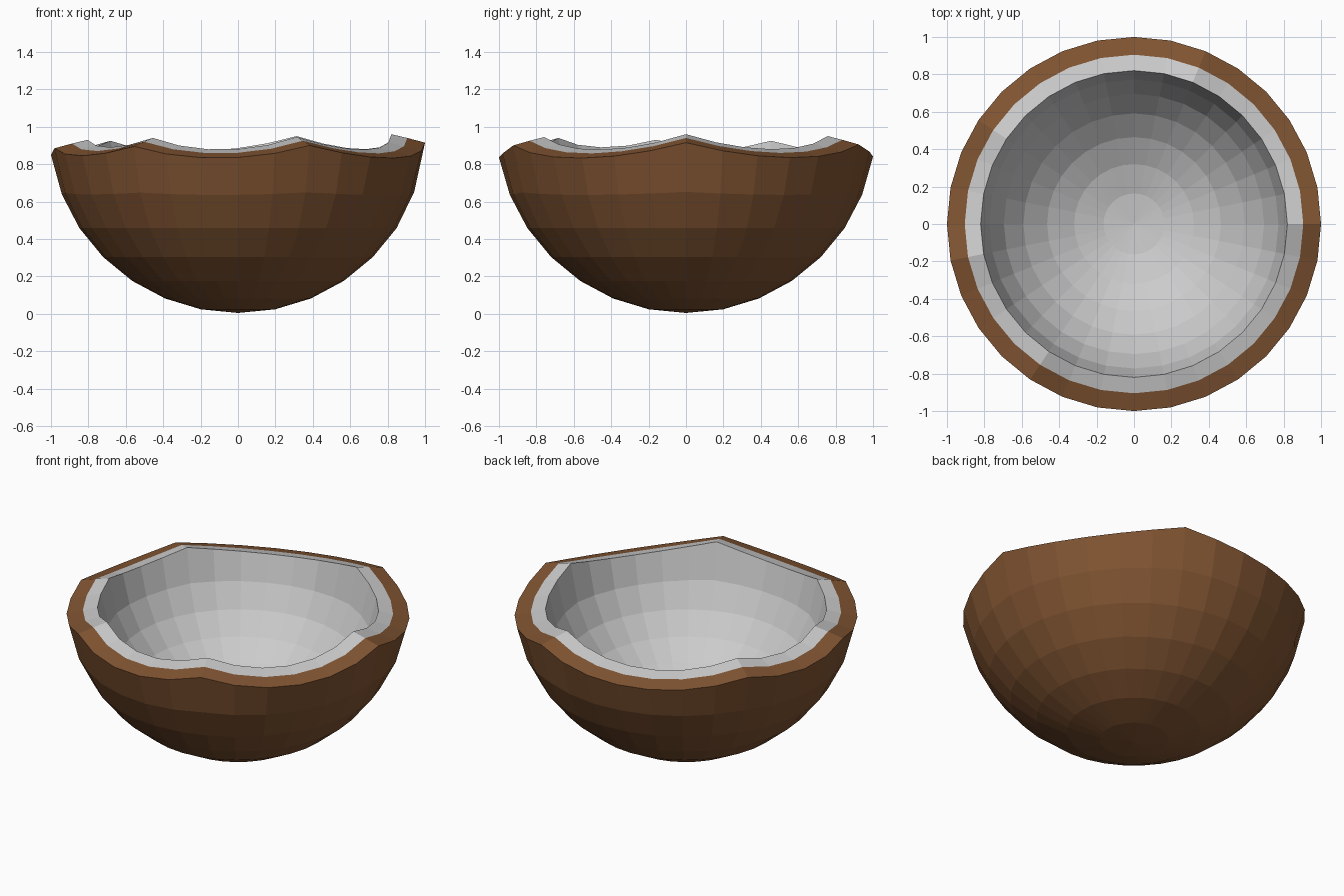
import bpy, bmesh, math

if "Cube" in bpy.data.objects:
    bpy.data.objects.remove(bpy.data.objects["Cube"])

SEG = 32
STEP = 2 * math.pi / SEG
CENTRE_Z = 1.024
R = 1.0 / math.cos(STEP)          # sphere radius so that the rim ring has radius 1

# Broken rim: peaks (segment index, height of inner edge), sagging parabolas between
PEAKS = [(0, .96), (6, .95), (13, .925), (17, .93), (21, .94), (26, .945), (32, .96)]
SAG = {4: .045, 5: .065, 6: .075, 7: .07}


def inner_height(i):
    for (a, za), (b, zb) in zip(PEAKS, PEAKS[1:]):
        if a <= i <= b:
            t = (i - a) / (b - a)
            return za + (zb - za) * t - SAG[b - a] * 4 * t * (1 - t)


RIM = [inner_height(i) for i in range(SEG)]
MEAN = .90


def rim_ring(radius, drop):
    return [(radius * math.cos(i * STEP), radius * math.sin(i * STEP), RIM[i] - drop)
            for i in range(SEG)]


def bowl_rings(scale):
    """Sphere rings from next to the pole up to just below the rim."""
    rings = []
    for k in range(1, 7):
        r = scale * R * math.sin(k * STEP)
        z = CENTRE_Z - scale * R * math.cos(k * STEP)
        bend = .2 if k == 6 else 0
        rings.append([(r * math.cos(i * STEP), r * math.sin(i * STEP),
                       z + bend * (RIM[i] - MEAN + .03)) for i in range(SEG)])
    return rings


def loft(name, rings, pole_z=None, inward=False):
    bm = bmesh.new()
    vs = [[bm.verts.new(p) for p in ring] for ring in rings]
    quads = []
    for lo, hi in zip(vs, vs[1:]):
        for i in range(SEG):
            j = (i + 1) % SEG
            quads.append((lo[i], lo[j], hi[j], hi[i]))
    pole = bm.verts.new((0, 0, pole_z))
    for i in range(SEG):
        quads.append((pole, vs[0][(i + 1) % SEG], vs[0][i]))
    for q in quads:
        bm.faces.new(q[::-1] if inward else q)
    mesh = bpy.data.meshes.new(name)
    bm.to_mesh(mesh)
    bm.free()
    obj = bpy.data.objects.new(name, mesh)
    bpy.context.collection.objects.link(obj)
    return obj


# Brown outer husk with its strip of the rim
shell = loft("outer_shell",
             bowl_rings(1) + [rim_ring(1, .045), rim_ring(.905, .02)],
             CENTRE_Z - R)
brown = bpy.data.materials.new("husk_brown")
brown.diffuse_color = (.22, .09, .032, 1)
brown.use_nodes = True
brown.node_tree.nodes["Principled BSDF"].inputs["Base Color"].default_value = brown.diffuse_color
shell.data.materials.append(brown)

# Pale inner flesh with the inner strip of the rim
loft("inner_flesh",
     bowl_rings(.82) + [rim_ring(.82, 0), rim_ring(.905, .02)],
     CENTRE_Z - .82 * R, inward=True)
